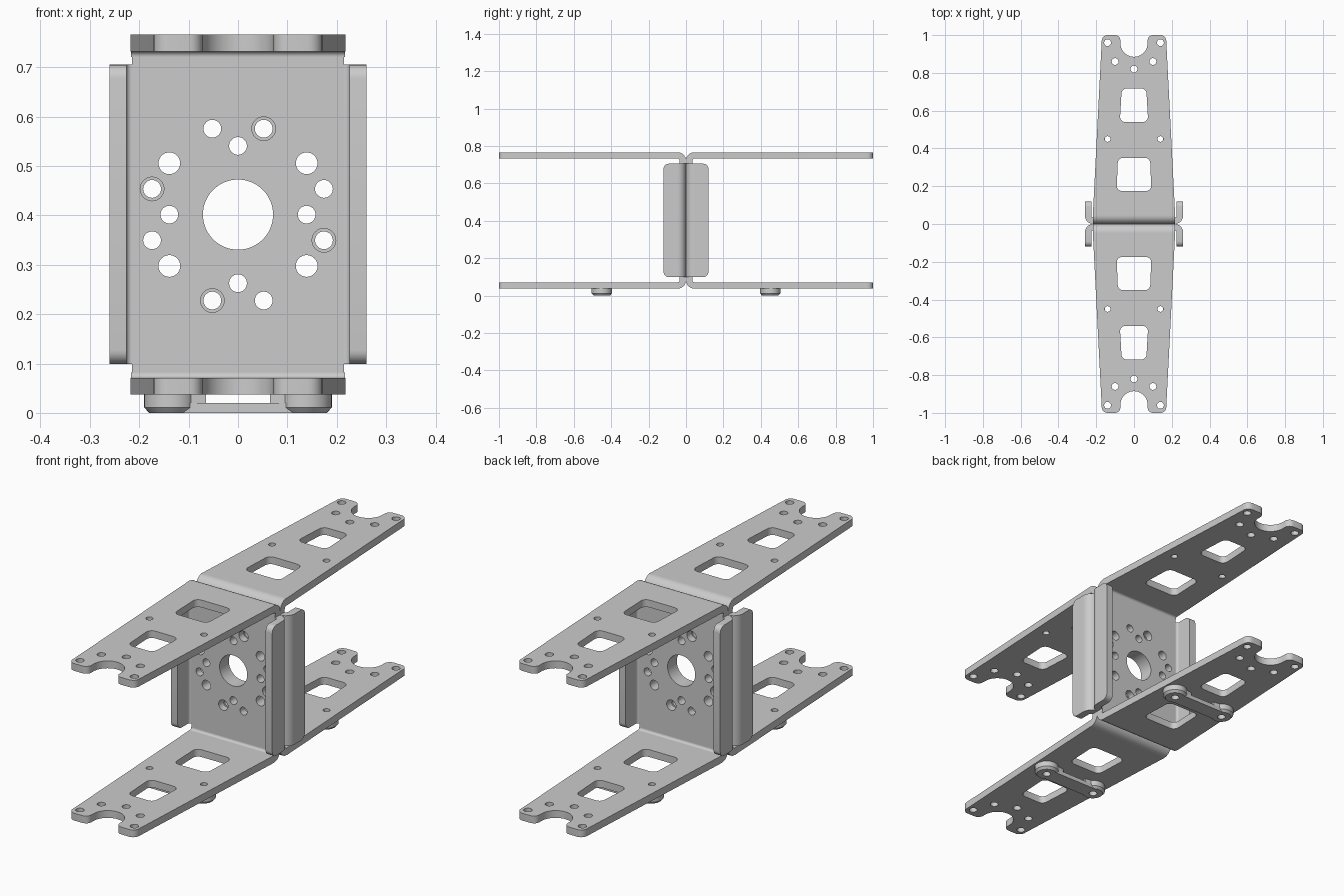
import bpy, bmesh
from math import pi, cos, sin, radians
from mathutils import Matrix, Vector

if "Cube" in bpy.data.objects:
    bpy.data.objects.remove(bpy.data.objects["Cube"])

T = 0.034                      # sheet thickness
Z0, Z1 = 0.037, 0.766          # outer faces of bottom and top flanges
R = 0.045                      # outer bend radius
W = 0.215                      # half width of web
MID = (Z0 + Z1) / 2

# local (x, y, z) -> world axes for the three sheet orientations
FLAT = Matrix.Identity(4)
FRONT = Matrix.Rotation(pi / 2, 4, 'X')
SIDE = Matrix(((0, 0, 1, 0), (1, 0, 0, 0), (0, 1, 0, 0), (0, 0, 0, 1)))


def circle(x, y, r, n=32):
    return [(x + r * cos(2 * pi * i / n), y + r * sin(2 * pi * i / n)) for i in range(n)]


def arc(cx, cy, r, a0, a1, n=12):
    return [(cx + r * cos(radians(a0 + (a1 - a0) * i / n)),
             cy + r * sin(radians(a0 + (a1 - a0) * i / n))) for i in range(n + 1)]


def rounded(corners, n=6):
    """Polygon from (x, y, radius) corners with filleted corners."""
    out = []
    for i, (x, y, r) in enumerate(corners):
        p = Vector((x, y))
        if r == 0:
            out.append((x, y))
            continue
        a = (Vector(corners[i - 1][:2]) - p).normalized()
        b = (Vector(corners[(i + 1) % len(corners)][:2]) - p).normalized()
        half = a.angle(b) / 2
        c = p + (a + b).normalized() * (r / sin(half))
        s = p + a * (r / (sin(half) / cos(half))) - c
        e = p + b * (r / (sin(half) / cos(half))) - c
        turn = s.angle_signed(e)
        out += [tuple(c + Matrix.Rotation(-turn * k / n, 2) @ s) for k in range(n + 1)]
    return out


def finish(name, bm, mat):
    bmesh.ops.remove_doubles(bm, verts=bm.verts, dist=1e-5)
    bm.transform(mat)
    bmesh.ops.recalc_face_normals(bm, faces=bm.faces)
    me = bpy.data.meshes.new(name)
    bm.to_mesh(me)
    bm.free()
    me.shade_smooth()
    me.set_sharp_from_angle(angle=radians(30))
    bpy.context.collection.objects.link(bpy.data.objects.new(name, me))


def sheet(name, loops, depth, mat):
    """Filled 2D outline (first loop) with holes (other loops), extruded."""
    cu = bpy.data.curves.new(name + "_outline", 'CURVE')
    cu.dimensions, cu.fill_mode, cu.extrude = '2D', 'BOTH', depth / 2
    for pts in loops:
        sp = cu.splines.new('POLY')
        sp.points.add(len(pts) - 1)
        for q, p in zip(sp.points, pts):
            q.co = (p[0], p[1], 0, 1)
        sp.use_cyclic_u = True
    ob = bpy.data.objects.new(name + "_outline", cu)
    bpy.context.collection.objects.link(ob)
    dg = bpy.context.evaluated_depsgraph_get()
    tmp = bpy.data.meshes.new_from_object(ob.evaluated_get(dg))
    bm = bmesh.new()
    bm.from_mesh(tmp)
    bpy.data.objects.remove(ob)
    bpy.data.meshes.remove(tmp)
    finish(name, bm, mat)


def lathe(name, profile, mat, n=32):
    bm = bmesh.new()
    vs = [bm.verts.new((r, 0, z)) for r, z in profile]
    es = [bm.edges.new((vs[i - 1], vs[i])) for i in range(len(vs))]
    bmesh.ops.spin(bm, geom=vs + es, axis=(0, 0, 1), cent=(0, 0, 0),
                   angle=2 * pi, steps=n, use_duplicate=False)
    finish(name, bm, mat)


# tapered flange outline with scalloped end
tip = [(0.218, R), (0.171, 0.965)] + arc(0.141, 0.97, 0.03, 0, 90, 6)
tip += arc(0.10, 0.972, 0.028, 90, 180, 6)
flange = [(-0.218, R)] + tip + arc(0, 0.957, 0.072, 0, -180, 20)
flange += [(-x, y) for x, y in reversed(tip[1:])]
flange_loops = [flange, circle(0, 0.82, 0.018)]
for s in (-1, 1):
    flange_loops += [circle(s * 0.14, 0.96, 0.018), circle(s * 0.1, 0.86, 0.018),
                     circle(s * 0.14, 0.45, 0.015)]
for y0, y1, w0, w1 in ((0.175, 0.35, 0.092, 0.085), (0.54, 0.717, 0.075, 0.065)):
    flange_loops.append(rounded([(-w0, y0, .027), (w0, y0, .027), (w1, y1, .027), (-w1, y1, .027)]))

# web outline with bolt pattern
web_loops = [[(-W, Z0 + R), (W, Z0 + R), (W, Z1 - R), (-W, Z1 - R)], circle(0, MID, 0.071, 64)]
for s in (-1, 1):
    web_loops += [circle(0, MID + s * 0.139, 0.018), circle(s * 0.139, MID, 0.018)]
    web_loops += [circle(s * 0.139, MID + t * 0.104, 0.022) for t in (-1, 1)]
for k in range(4):
    for sx, r in ((-1, 0.024), (1, 0.018)):
        x, z = Matrix.Rotation(k * pi / 2, 2) @ Vector((sx * 0.052, 0.174))
        web_loops.append(circle(x, MID + z, r))

for side, turn in (("back", 0), ("front", pi)):
    B = Matrix.Rotation(turn, 4, 'Z')
    move = Matrix.Translation
    sheet(side + "_web", web_loops, T, B @ move((0, T / 2, 0)) @ FRONT)

    # top and bottom flanges with their bends
    for lvl, z, cz, a0, a1 in (("top", Z1 - T / 2, Z1 - R, 180, 90),
                               ("bottom", Z0 + T / 2, Z0 + R, 180, 270)):
        sheet(f"{side}_{lvl}_flange", flange_loops, T, B @ move((0, 0, z)))
        bend = arc(R, cz, R, a0, a1) + arc(R, cz, R - T, a1, a0)
        sheet(f"{side}_{lvl}_bend", [bend], 2 * 0.217, B @ SIDE)

    # side lips with their bends
    lip = rounded([(R, 0.099, 0), (0.12, 0.099, 0.028), (0.12, 0.705, 0.028), (R, 0.705, 0)])
    for s, hand in ((-1, "left"), (1, "right")):
        sheet(f"{side}_{hand}_lip", [lip], T, B @ move((s * (W + R - T / 2), 0, 0)) @ SIDE)
        bend = arc(W, R, R, -90, 0) + arc(W, R, R - T, 0, -90)
        sheet(f"{side}_{hand}_lip_bend", [[(s * x, y) for x, y in bend]], 0.606,
              B @ move((0, 0, 0.402)))

    # double nut plate under the bottom flange
    boss = [(0.018, 0), (0.044, 0), (0.054, 0.011), (0.054, Z0), (0.018, Z0)]
    for s, hand in ((-1, "left"), (1, "right")):
        lathe(f"{side}_{hand}_nut_boss", boss, B @ move((s * 0.136, 0.45, 0)))
        foot = [(s * 0.112, 0.413), (s * 0.065, 0.418), (s * 0.065, 0.482), (s * 0.112, 0.487)]
        sheet(f"{side}_{hand}_nut_foot", [foot], 0.017, B @ move((0, 0, 0.0285)))
    strap = [(-0.112, 0.413), (0.112, 0.413), (0.112, 0.487), (-0.112, 0.487)]
    sheet(side + "_nut_strap", [strap], 0.02, B @ move((0, 0, 0.01)))
